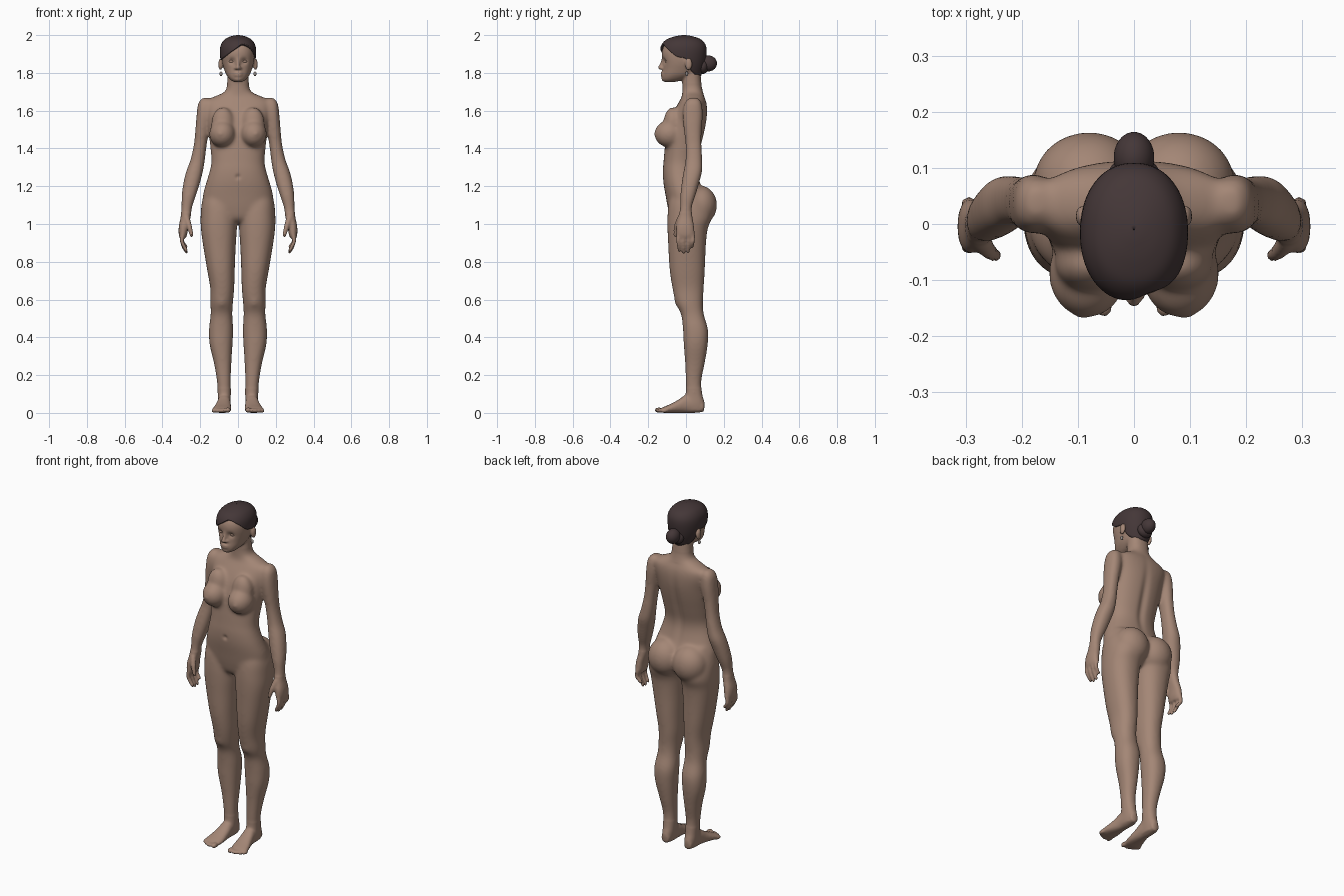
import bpy, bmesh, math
from mathutils import Matrix, Vector


def material(name, rgb):
    m = bpy.data.materials.new(name)
    m.diffuse_color = (*rgb, 1)
    return m


SKIN = material("skin", (0.37, 0.24, 0.18))
HAIR = material("dark brown hair", (0.058, 0.038, 0.039))
METAL = material("earring metal", (0.30, 0.26, 0.24))


def finish(bm, name, mat):
    me = bpy.data.meshes.new(name)
    bm.to_mesh(me)
    bm.free()
    me.materials.clear()
    me.materials.append(mat)
    me.polygons.foreach_set("use_smooth", [True] * len(me.polygons))
    ob = bpy.data.objects.new(name, me)
    bpy.context.collection.objects.link(ob)
    return ob


def spline(rows, n=6):
    """Catmull-Rom through rows of numbers."""
    out = []
    for i in range(len(rows) - 1):
        a, b = rows[max(i - 1, 0)], rows[i]
        c, d = rows[i + 1], rows[min(i + 2, len(rows) - 1)]
        for k in range(n):
            t = k / n
            out.append([0.5 * (2 * q + (r - p) * t + (2 * p - 5 * q + 4 * r - s) * t * t
                        + (3 * q - p - 3 * r + s) * t ** 3) for p, q, r, s in zip(a, b, c, d)])
    return out + [list(rows[-1])]


def oval(x0, x1, a0, a1, ang, e=2.25):
    c, s = math.cos(ang), math.sin(ang)
    return ((x0 + x1) / 2 + (x1 - x0) / 2 * math.copysign(abs(c) ** (2 / e), c),
            (a0 + a1) / 2 + (a1 - a0) / 2 * math.copysign(abs(s) ** (2 / e), s))


def loft(bm, rows, sides=(1, -1), along_y=False, seg=40):
    """Closed skin over rows of (position, x0, x1, a0, a1)."""
    for side in sides:
        rings = []
        for p, *box in spline(rows):
            ring = []
            for k in range(seg):
                x, a = oval(*box, 2 * math.pi * k / seg)
                ring.append(bm.verts.new((side * x, p, a) if along_y else (side * x, a, p)))
            rings.append(ring)
        for r, q in zip(rings, rings[1:]):
            for k in range(seg):
                j = (k + 1) % seg
                bm.faces.new((r[k], r[j], q[j], q[k]))
        bm.faces.new(rings[0][::-1])
        bm.faces.new(rings[-1])


def blob(bm, c, r, sub=3):
    """Ellipsoid, mirrored when it is off the centre line."""
    for s in ((1, -1) if c[0] else (1,)):
        m = Matrix.Translation((s * c[0], c[1], c[2])) @ Matrix.Diagonal((*r, 1))
        bmesh.ops.create_icosphere(bm, subdivisions=sub, radius=1, matrix=m)


def chain(bm, pts):
    """Rounded tapering rod through (x, y, z, radius) points."""
    for x, y, z, r in spline(pts, 5):
        blob(bm, (x, y, z), (r, r, r), 2)


bm = bmesh.new()

# torso and neck: z, half width, front, back
torso = [(1.005, .05, -.05, .06), (1.03, .12, -.08, .09), (1.08, .18, -.095, .1),
         (1.15, .186, -.108, .1), (1.22, .168, -.12, .075), (1.28, .15, -.123, .06),
         (1.33, .141, -.119, .06), (1.4, .146, -.113, .077), (1.48, .155, -.104, .097),
         (1.55, .162, -.085, .11), (1.61, .175, -.058, .113), (1.65, .172, -.035, .107),
         (1.675, .125, -.022, .097), (1.7, .072, -.02, .09), (1.74, .058, -.02, .082),
         (1.82, .056, -.02, .075)]
loft(bm, [(z, -w, w, a, b) for z, w, a, b in torso], (1,))
blob(bm, (.08, .075, 1.1), (.1, .09, .105))            # buttocks
blob(bm, (.083, -.088, 1.477), (.07, .08, .073))       # breasts
blob(bm, (.08, -.07, 1.53), (.062, .05, .09))
blob(bm, (.095, -.162, 1.478), (.011, .011, .011))

# legs: z, inner, outer, front, back
loft(bm, [(1.2, .06, .16, -.06, .07), (1.12, .01, .19, -.09, .11), (1.04, .004, .198, -.098, .135),
          (.97, .006, .196, -.098, .114), (.88, .012, .184, -.094, .105), (.76, .017, .164, -.087, .1),
          (.66, .02, .147, -.072, .094), (.58, .027, .146, -.054, .09), (.52, .03, .145, -.026, .095),
          (.44, .025, .154, -.016, .117), (.36, .029, .15, -.012, .115), (.26, .035, .127, -.005, .099),
          (.17, .038, .112, -.002, .082), (.1, .038, .107, -.002, .086), (.05, .04, .106, -.02, .099),
          (.01, .045, .1, -.02, .095)])
blob(bm, (.086, -.026, .6), (.036, .036, .05))         # kneecaps
blob(bm, (.072, .04, .11), (.037, .02, .02))           # ankles

# feet: y, inner, outer, bottom, top
loft(bm, [(.095, .05, .096, .006, .055), (.05, .042, .105, 0, .1), (0, .039, .109, 0, .096),
          (-.04, .037, .118, 0, .07), (-.08, .035, .13, 0, .048), (-.115, .037, .136, 0, .033),
          (-.13, .042, .128, .003, .026)], along_y=True)
blob(bm, (.053, -.143, .015), (.015, .024, .015))
for i in range(4):
    blob(bm, (.077 + .0175 * i, -.143 + .003 * i + .002 * i * i, .012), (.01, .021, .012))

# arms and palms: z, inner, outer, front, back
loft(bm, [(1.668, .155, .19, .015, .065), (1.64, .14, .211, -.008, .083), (1.58, .14, .219, -.018, .09),
          (1.5, .152, .226, -.012, .084), (1.42, .165, .234, -.003, .083), (1.34, .175, .252, -.003, .086),
          (1.28, .185, .274, -.013, .086), (1.22, .2, .289, -.023, .071), (1.15, .222, .299, -.031, .051),
          (1.09, .242, .3, -.032, .032), (1.04, .25, .303, -.04, .034), (.99, .262, .313, -.051, .042),
          (.95, .268, .314, -.052, .045), (.925, .276, .309, -.046, .042)])
for y, tip in ((-.042, .86), (-.014, .85), (.013, .853), (.037, .878)):
    chain(bm, [(.291, y, .95, .012), (.297, y, .915, .0115), (.289, y * .92, (.915 + tip) / 2, .011),
               (.273, y * .85, tip, .0095)])
chain(bm, [(.272, -.03, 1.03, .018), (.257, -.05, .985, .015), (.245, -.056, .94, .011)])

# head: z, half width, front, back
head = [(1.752, .022, -.115, -.06), (1.765, .042, -.126, -.005), (1.79, .062, -.126, .045),
        (1.82, .074, -.122, .07), (1.85, .083, -.122, .085), (1.88, .087, -.127, .092),
        (1.91, .087, -.128, .092), (1.94, .08, -.118, .088), (1.965, .064, -.092, .066),
        (1.982, .036, -.05, .03)]
loft(bm, [(z, -w, w, a, b) for z, w, a, b in head], (1,))
chain(bm, [(0, -.121, 1.876, .009), (0, -.128, 1.85, .009), (0, -.138, 1.828, .012)])   # nose
blob(bm, (.011, -.127, 1.824), (.009, .011, .008))
for z in (1.799, 1.787):                                # lips
    blob(bm, (0, -.122, z), (.025, .014, .0065))
blob(bm, (0, -.114, 1.768), (.02, .017, .014))          # chin
blob(bm, (.093, .014, 1.845), (.011, .02, .033))        # ears

# fuse all skin parts into one surface
raw = finish(bm, "body_parts", SKIN)
mod = raw.modifiers.new("fuse", 'REMESH')
mod.mode = 'VOXEL'
mod.voxel_size = .006
dg = bpy.context.evaluated_depsgraph_get()
fused = bpy.data.meshes.new_from_object(raw.evaluated_get(dg))
bpy.data.objects.remove(raw)
bm = bmesh.new()
bm.from_mesh(fused)

# soften the joins, keeping hands, feet and face crisp
soft = [v for v in bm.verts if .13 < v.co.z < 1.74 and not (v.co.z < 1.06 and abs(v.co.x) > .225)]
for verts, times in ((list(bm.verts), 3), (soft, 18)):
    for _ in range(times):
        bmesh.ops.smooth_vert(bm, verts=verts, factor=.5, use_axis_x=True, use_axis_y=True, use_axis_z=True)


# eye sockets, navel and spine groove
def near(co, c, r):
    return math.exp(-sum(((a - b) / r) ** 2 for a, b in zip(co, c)))


for v in bm.verts:
    x, y, z = v.co
    if y < -.06:
        v.co.y += .012 * near((abs(x), z), (.033, 1.862), .015) + .008 * near((x, z), (0, 1.25), .012)
    elif y > .02 and 1.15 < z < 1.68:
        v.co.y -= .011 * near((x,), (0,), .022) * near((z,), (1.4,), .17)
for s in (-1, 1):                                       # eyelids
    m = Matrix.Translation((s * .034, -.1, 1.861)) @ Matrix.Diagonal((.015, .011, .009, 1))
    bmesh.ops.create_icosphere(bm, subdivisions=3, radius=1, matrix=m)
finish(bm, "body", SKIN)

# hair cap: grows from a swept hairline up to the crown
shape = spline([(1.77, .055, -.1, .075), (1.8, .072, -.125, .085), (1.84, .086, -.135, .098),
                (1.88, .094, -.138, .106), (1.92, .096, -.138, .109), (1.95, .09, -.129, .103),
                (1.975, .073, -.106, .083), (1.99, .048, -.07, .048), (1.998, .02, -.034, .014),
                (2.0, .001, -.011, -.009)], 8)
hairline = [(-180, 1.78), (-140, 1.785), (-115, 1.81), (-98, 1.868), (-80, 1.868), (-45, 1.888),
            (-10, 1.925), (15, 1.953), (45, 1.932), (75, 1.888), (98, 1.872), (115, 1.81),
            (140, 1.785), (180, 1.78)]


def lookup(table, x):
    for a, b in zip(table, table[1:]):
        if x <= b[0]:
            t = (x - a[0]) / (b[0] - a[0])
            return [p + (q - p) * t for p, q in zip(a, b)]
    return list(table[-1])


bm = bmesh.new()
line = spline(hairline, 6)
SEG, RINGS = 72, 26
grid = []
for j in range(RINGS + 1):
    ring = []
    for k in range(SEG):
        deg = -180 + 360 * k / SEG
        z0 = lookup(line, deg)[1]
        z = z0 + (2.0 - z0) * math.sin(j / RINGS * math.pi / 2)
        _, w, a, b = lookup(shape, z)
        x, y = oval(-w, w, a, b, math.radians(deg - 90), 2.15)
        ring.append(bm.verts.new((x, y, z)))
    grid.append(ring)
for r, q in zip(grid, grid[1:]):
    for k in range(SEG):
        n = (k + 1) % SEG
        bm.faces.new((r[k], r[n], q[n], q[k]))
hair = finish(bm, "hair_cap", HAIR)
thick = hair.modifiers.new("thickness", 'SOLIDIFY')
thick.thickness = .014
thick.offset = -1

# hair bun
bm = bmesh.new()
blob(bm, (0, .119, 1.85), (.036, .045, .042), 4)
blob(bm, (0, .09, 1.835), (.045, .03, .04), 4)
finish(bm, "hair_bun", HAIR)

# earrings
bm = bmesh.new()
blob(bm, (.09, .004, 1.795), (.008, .008, .012))
finish(bm, "earrings", METAL)
